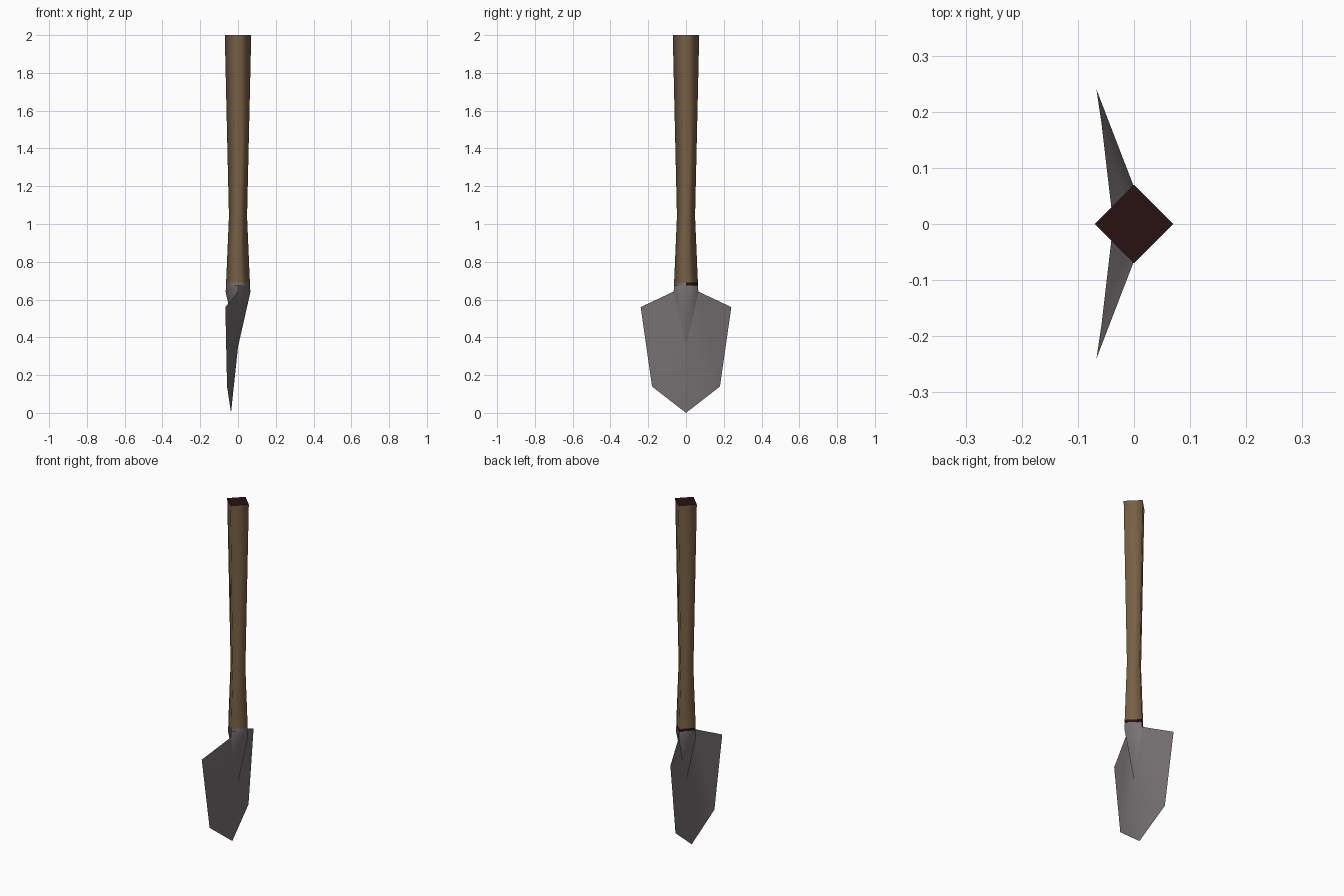
import bpy, bmesh, math

if "Cube" in bpy.data.objects:
    bpy.data.objects.remove(bpy.data.objects["Cube"])


def material(name, rgb):
    m = bpy.data.materials.new(name)
    m.diffuse_color = (*rgb, 1.0)
    m.use_nodes = True
    m.node_tree.nodes["Principled BSDF"].inputs["Base Color"].default_value = m.diffuse_color
    return m


wood = material("brown_wood", (0.19, 0.12, 0.06))
end_grain = material("dark_end_grain", (0.022, 0.006, 0.006))
metal = material("grey_metal", (0.19, 0.17, 0.175))


def new_object(name, bm, mats):
    mesh = bpy.data.meshes.new(name)
    bm.to_mesh(mesh)
    bm.free()
    for m in mats:
        mesh.materials.append(m)
    ob = bpy.data.objects.new(name, mesh)
    bpy.context.collection.objects.link(ob)
    return ob


def diamond(bm, r, z):
    """Four-sided ring with its corners on the axes."""
    return [bm.verts.new((r * math.cos(a), r * math.sin(a), z))
            for a in (0, math.pi / 2, math.pi, 1.5 * math.pi)]


# Handle: diamond-section shaft, narrow at the waist, dark ends
bm = bmesh.new()
profile = [(0.063, 0.675), (0.063, 0.69), (0.048, 1.04), (0.070, 2.0)]
rings = [diamond(bm, r, z) for r, z in profile]
for level, (lo, hi) in enumerate(zip(rings, rings[1:])):
    for i in range(4):
        j = (i + 1) % 4
        f = bm.faces.new((lo[i], lo[j], hi[j], hi[i]))
        f.smooth = True
        # thin dark end band shows on the back half, metal on the front
        if level == 0:
            f.material_index = 1 if f.calc_center_median().y > 0 else 2
for ring in (rings[0][::-1], rings[-1]):
    bm.faces.new(ring).material_index = 1
new_object("handle", bm, [wood, end_grain, metal])

# Blade with socket: one half modelled on +y, then mirrored
bm = bmesh.new()
P = {
    "front_top": (0.062, 0, 0.675), "side_top": (0, 0.062, 0.675), "back_top": (-0.062, 0, 0.675),
    "front": (0.066, 0, 0.642), "side": (0, 0.066, 0.642), "back": (-0.066, 0, 0.642),
    "ridge": (0.032, 0, 0.49), "middle": (0, 0, 0.35), "tip": (-0.037, 0, 0.0),
    "shoulder": (-0.067, 0.24, 0.56), "lower": (-0.058, 0.18, 0.14),
}
V = {k: bm.verts.new(p) for k, p in P.items()}
for names in (
    ("front_top", "front", "side", "side_top"),   # socket collar
    ("side_top", "side", "back", "back_top"),
    ("front", "ridge", "side"),                   # socket taper, front
    ("side", "middle", "back"),                   # socket taper, scoop side
    ("side", "ridge", "middle"),                  # blade
    ("side", "middle", "lower", "shoulder"),
    ("middle", "tip", "lower"),
):
    bm.faces.new([V[n] for n in names]).smooth = True
blade = new_object("blade", bm, [metal])
mirror = blade.modifiers.new("mirror", "MIRROR")
mirror.use_axis = (False, True, False)
mirror.merge_threshold = 0.0005

# Keep the socket corners crisp
bpy.ops.object.select_all(action="DESELECT")
blade.select_set(True)
bpy.context.view_layer.objects.active = blade
bpy.ops.object.shade_smooth_by_angle(angle=math.radians(50))
